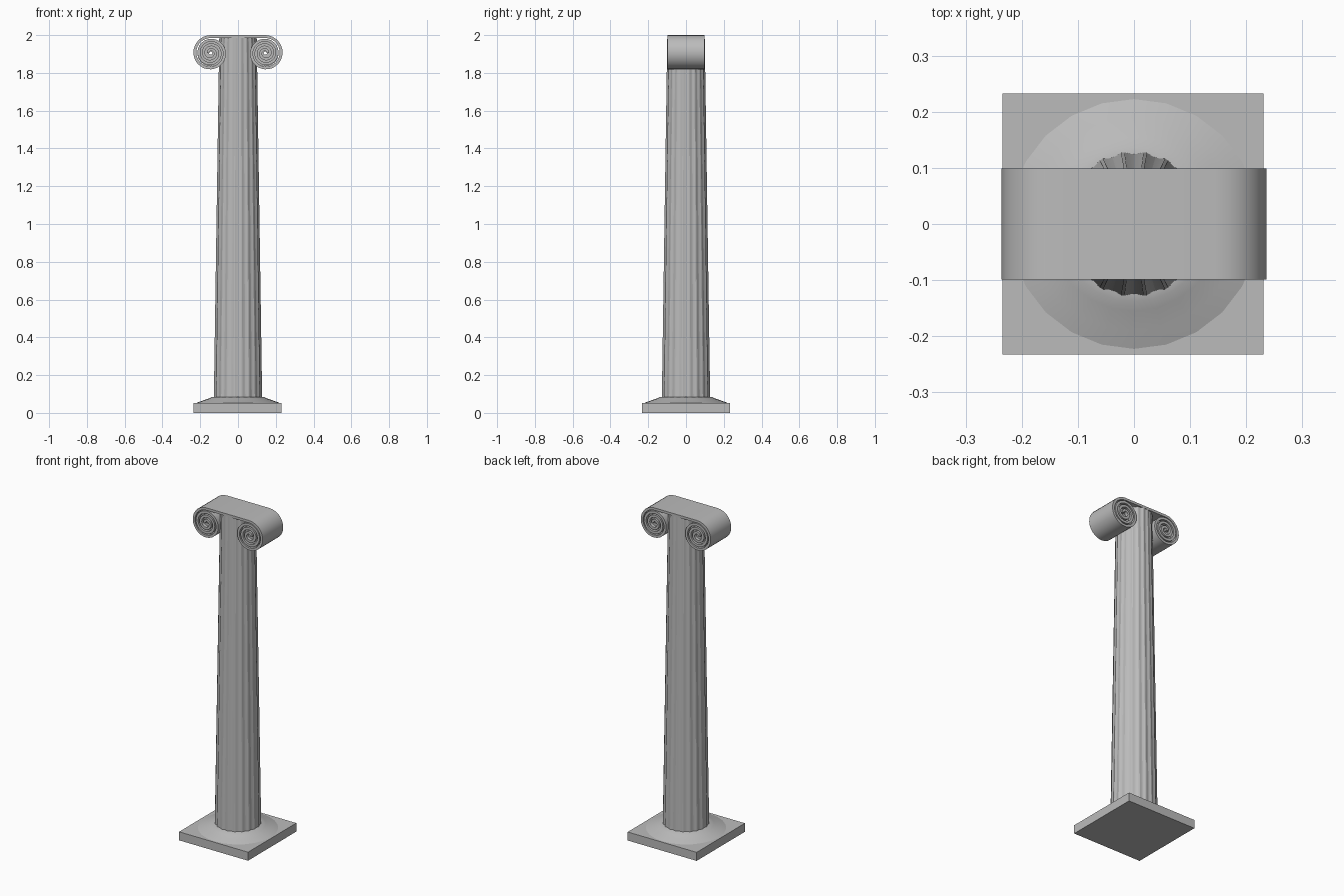
import bpy, bmesh, math

cube = bpy.data.objects.get("Cube")
if cube:
    bpy.data.objects.remove(cube, do_unlink=True)

STONE = (0.5, 0.5, 0.5, 1)
stone = bpy.data.materials.new("grey_stone")
stone.use_nodes = True
stone.diffuse_color = STONE
stone.node_tree.nodes["Principled BSDF"].inputs["Base Color"].default_value = STONE


def finish(name, bm, angle=30):
    """Turn a bmesh into a stone object with smooth curves and sharp edges."""
    bmesh.ops.recalc_face_normals(bm, faces=bm.faces)
    mesh = bpy.data.meshes.new(name)
    bm.to_mesh(mesh)
    bm.free()
    mesh.materials.append(stone)
    obj = bpy.data.objects.new(name, mesh)
    bpy.context.collection.objects.link(obj)
    bpy.ops.object.select_all(action='DESELECT')
    obj.select_set(True)
    bpy.context.view_layer.objects.active = obj
    bpy.ops.object.shade_smooth_by_angle(angle=math.radians(angle))
    return obj


def loft(bm, sections, cap=True, loop=False):
    """Skin a row of closed sections."""
    rings = [[bm.verts.new(p) for p in s] for s in sections]
    pairs = list(zip(rings, rings[1:]))
    if loop:
        pairs.append((rings[-1], rings[0]))
    for a, b in pairs:
        n = len(a)
        for i in range(n):
            j = (i + 1) % n
            bm.faces.new((a[i], a[j], b[j], b[i]))
    if cap and not loop:
        bm.faces.new(rings[0])
        bm.faces.new(rings[-1])


def circle(radius, z, sides=24):
    steps = [2 * math.pi * i / sides for i in range(sides)]
    return [(radius * math.sin(a), radius * math.cos(a), z) for a in steps]


# Square plinth
bm = bmesh.new()
bmesh.ops.create_cube(bm, size=1)
bmesh.ops.scale(bm, vec=(0.465, 0.465, 0.052), verts=bm.verts)
bmesh.ops.translate(bm, vec=(-0.002, 0, 0.026), verts=bm.verts)
finish("plinth", bm)

# Flared round foot of the shaft
bm = bmesh.new()
profile = [(0.228, 0.05), (0.19, 0.064), (0.155, 0.076), (0.138, 0.084), (0.12, 0.086)]
loft(bm, [circle(r, z) for r, z in profile])
finish("base_flare", bm)

# Tapered shaft with shallow flutes between narrow fillets
FLUTES = 20


def fluted_ring(radius, z):
    points = []
    for k in range(FLUTES):
        for part, depth in ((-0.08, 0), (0.08, 0), (0.28, 0.025), (0.5, 0.035), (0.72, 0.025)):
            a = 2 * math.pi * (k + 0.5 + part) / FLUTES
            r = radius * (1 - depth)
            points.append((r * math.sin(a), r * math.cos(a), z))
    return points


bm = bmesh.new()
loft(bm, [fluted_ring(0.129, 0.08), fluted_ring(0.1, 1.988)])
finish("fluted_shaft", bm, 12)

# Scroll capital: one sheet rolled up at both ends
CX, CZ, HALF = 0.145, 1.905, 0.099
TURNS, STEPS, WALL = 3.25, 90, 0.015


def scroll_section(t, side):
    a = 2 * math.pi * TURNS * t
    outer = 0.095 - 0.076 * t ** 1.15
    section = []
    for r, y in ((outer, -HALF), (outer, HALF), (outer - WALL, HALF), (outer - WALL, -HALF)):
        section.append((side * (CX + r * math.sin(a)), y, CZ + r * math.cos(a)))
    return section


bm = bmesh.new()
left = [scroll_section(i / STEPS, 1) for i in range(STEPS + 1)]
right = [scroll_section(i / STEPS, -1) for i in range(STEPS + 1)]
loft(bm, right[::-1] + left)
finish("scroll_capital", bm)

# Recessed cores closing the grooves of each scroll, with an open eye
for side, name in ((1, "left_scroll_core"), (-1, "right_scroll_core")):
    bm = bmesh.new()
    depth = HALF - 0.02
    sections = []
    for r, y in ((0.07, -depth), (0.07, depth), (0.009, depth), (0.009, -depth)):
        sections.append([(side * CX + x, y, CZ + z) for x, z, _ in circle(r, 0, 32)])
    loft(bm, sections, loop=True)
    finish(name, bm)
